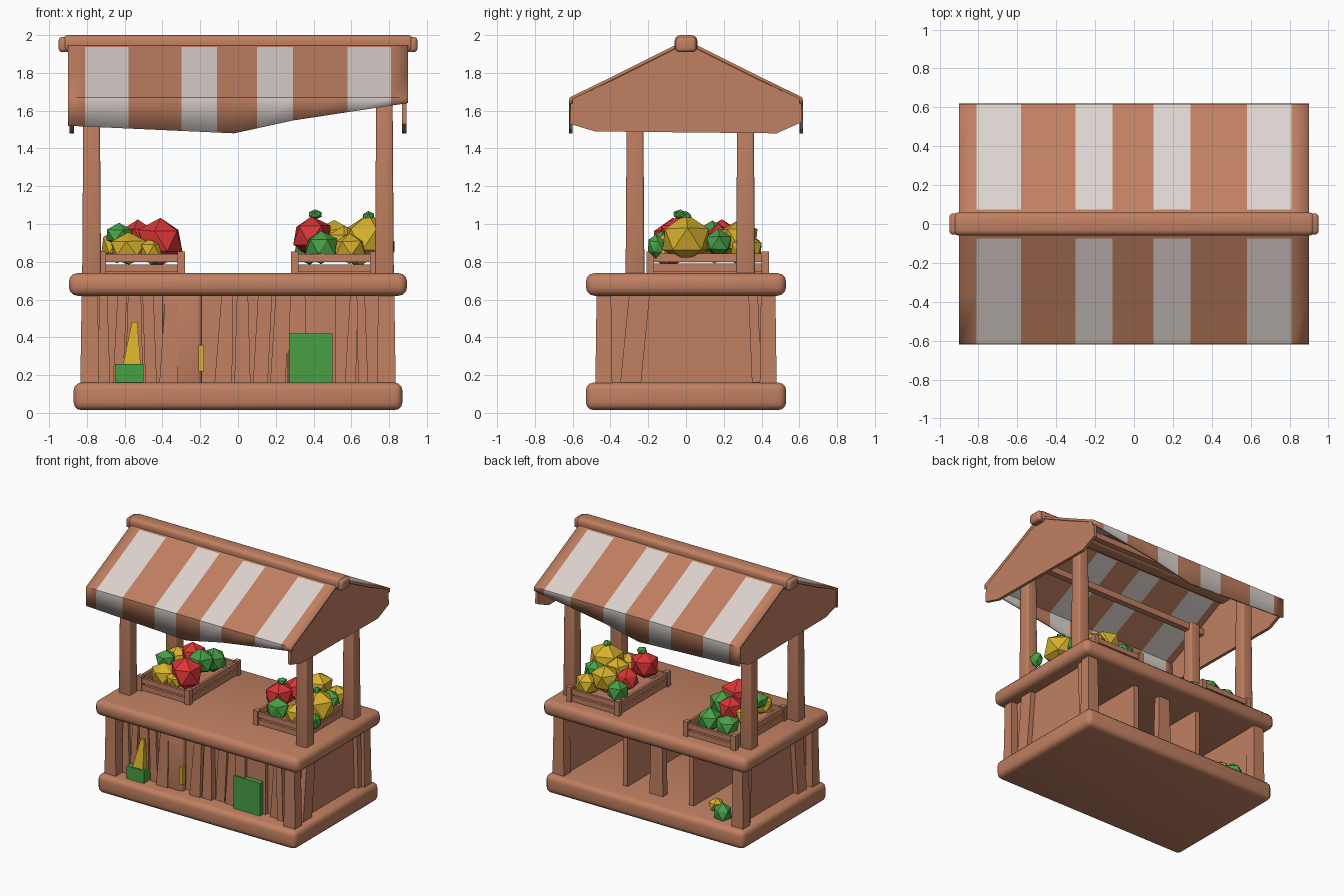
import bpy, bmesh, math, random
from mathutils import Vector, Matrix

if "Cube" in bpy.data.objects:
    bpy.data.objects.remove(bpy.data.objects["Cube"])

random.seed(4)


def material(name, rgb):
    m = bpy.data.materials.new(name)
    m.diffuse_color = (*rgb, 1)
    m.use_nodes = True
    m.node_tree.nodes["Principled BSDF"].inputs["Base Color"].default_value = m.diffuse_color
    return m


WOOD = material("terracotta_wood", (0.53, 0.215, 0.12))
WHITE = material("white_cloth", (0.72, 0.65, 0.62))
GREEN = material("green", (0.065, 0.35, 0.06))
YELLOW = material("yellow", (0.68, 0.44, 0.025))
RED = material("red", (0.70, 0.035, 0.035))


def make(name, bm, *mats):
    me = bpy.data.meshes.new(name)
    bm.to_mesh(me)
    bm.free()
    ob = bpy.data.objects.new(name, me)
    bpy.context.collection.objects.link(ob)
    for m in mats:
        me.materials.append(m)
    return ob


def smooth(ob, angle=50):
    bpy.ops.object.select_all(action='DESELECT')
    ob.select_set(True)
    bpy.context.view_layer.objects.active = ob
    bpy.ops.object.shade_smooth_by_angle(angle=math.radians(angle))


def box(name, x0, x1, y0, y1, z0, z1, mat=WOOD, bevel=0, lean=(0, 0), taper=1):
    """Box from its limits; lean shifts the top, taper scales it."""
    bm = bmesh.new()
    bmesh.ops.create_cube(bm, size=1)
    c = Vector(((x0 + x1) / 2, (y0 + y1) / 2, (z0 + z1) / 2))
    for v in bm.verts:
        top = v.co.z > 0
        k = taper if top else 1
        v.co = Vector((v.co.x * (x1 - x0) * k, v.co.y * (y1 - y0) * k, v.co.z * (z1 - z0))) + c
        if top:
            v.co += Vector((lean[0], lean[1], 0))
    if bevel:
        bmesh.ops.bevel(bm, geom=bm.edges[:], offset=bevel, segments=3, profile=0.5, affect='EDGES')
    ob = make(name, bm, mat)
    if bevel:
        smooth(ob)
    return ob


# plinth and counter slabs, with rounded edges
box("plinth", -0.87, 0.87, -0.53, 0.53, 0.015, 0.16, bevel=0.04)
box("counter_top", -0.895, 0.895, -0.53, 0.53, 0.62, 0.74, bevel=0.045)

# lower cabinet: corner posts, side panels and side braces (back stays open)
for s, side in ((-1, "left"), (1, "right")):
    for t, end in ((-1, "front"), (1, "back")):
        box(f"{side}_{end}_corner_post", s * 0.785 - 0.05, s * 0.785 + 0.05,
            t * 0.435 - 0.045, t * 0.435 + 0.045, 0.14, 0.64, taper=0.85)
        # roof posts
        y = -0.27 if t < 0 else 0.315
        box(f"{side}_{end}_roof_post", s * 0.775 - 0.05, s * 0.775 + 0.05,
            y - 0.05, y + 0.05, 0.72, 1.80, taper=0.85, bevel=0.012)
    box(f"{side}_panel", s * 0.76 - 0.015, s * 0.76 + 0.015, -0.42, 0.42, 0.14, 0.64)
    box(f"{side}_front_brace", s * 0.79 - 0.025, s * 0.79 + 0.025, -0.35, -0.24, 0.14, 0.64, lean=(0, 0.05))
    box(f"{side}_back_brace", s * 0.79 - 0.02, s * 0.79 + 0.02, 0.35, 0.40, 0.14, 0.64, lean=(0, -0.02))

# front wall: backing panel with rough uneven planks
box("front_backing", -0.76, 0.76, -0.37, -0.345, 0.14, 0.64)
x = -0.74
i = 0
while x < 0.70:
    w = random.uniform(0.05, 0.11)
    if not (-0.41 < x < -0.2 or 0.27 < x < 0.48):
        d = random.uniform(0.02, 0.07)
        box(f"front_plank_{i}", x, x + w, -0.37 - d, -0.36, 0.14, 0.64,
            lean=(random.uniform(-0.03, 0.03), 0), taper=random.uniform(0.6, 1))
    x += w + 0.012
    i += 1
box("front_wide_plank", -0.40, -0.19, -0.42, -0.36, 0.14, 0.64, bevel=0.025)
box("front_wide_plank_right", 0.26, 0.52, -0.40, -0.36, 0.14, 0.64)

# coloured pieces on the front wall
box("green_front_crate", 0.27, 0.50, -0.44, -0.39, 0.155, 0.42, GREEN)
box("green_front_base", -0.65, -0.50, -0.465, -0.37, 0.155, 0.26, GREEN)
box("yellow_front_wedge", -0.61, -0.515, -0.455, -0.37, 0.25, 0.48, YELLOW, lean=(0.015, 0.01), taper=0.3)
box("yellow_front_chip", -0.21, -0.18, -0.435, -0.40, 0.22, 0.36, YELLOW)

# interior dividers seen from the open back
for i, px in enumerate((-0.30, 0.28)):
    box(f"inner_divider_{i}", px - 0.02, px + 0.02, -0.36, 0.36, 0.14, 0.64)
box("inner_back_post", -0.05, 0.07, 0.30, 0.36, 0.14, 0.64, taper=0.8)


def fruit(name, x, y, z, r, mat, tall=1.0, sub=1):
    """Faceted fruit: slightly irregular low-poly ball."""
    bm = bmesh.new()
    bmesh.ops.create_icosphere(bm, subdivisions=sub, radius=r)
    spin = Matrix.Rotation(random.uniform(0, 6), 3, 'Z')
    for v in bm.verts:
        v.co = spin @ v.co * random.uniform(0.9, 1.08)
        v.co.z *= tall
        v.co += Vector((x, y, z))
    return make(name, bm, mat)


fruit("fallen_green_fruit", -0.60, 0.40, 0.20, 0.075, GREEN)
fruit("fallen_yellow_fruit", -0.52, 0.36, 0.22, 0.06, YELLOW)

# slatted crates on the counter
for s, side in ((-1, "left"), (1, "right")):
    cx = s * 0.51
    a, b = cx - 0.21, cx + 0.21
    y0, y1 = -0.19, 0.42
    box(f"{side}_crate_floor", a, b, y0, y1, 0.735, 0.765)
    for k, z in enumerate((0.745, 0.80)):
        box(f"{side}_crate_front_slat_{k}", a, b, y0 - 0.01, y0 + 0.01, z, z + 0.04)
        box(f"{side}_crate_back_slat_{k}", a, b, y1 - 0.01, y1 + 0.01, z, z + 0.04)
        for px in (a, b):
            box(f"{side}_crate_side_slat", px - 0.01, px + 0.01, y0, y1, z, z + 0.045)
    for px in (a, b):
        for py in (y0, y1):
            box(f"{side}_crate_corner", px - 0.02, px + 0.02, py - 0.02, py + 0.02, 0.735, 0.855)

# fruit heaps: x, y, z, radius, colour, height factor
heaps = [
    (-0.41, -0.07, 0.91, 0.125, RED, 1), (-0.58, -0.10, 0.87, 0.11, YELLOW, 0.8),
    (-0.63, 0.00, 0.94, 0.08, GREEN, 0.8), (-0.46, -0.13, 0.86, 0.07, YELLOW, 1),
    (-0.42, 0.14, 0.92, 0.105, GREEN, 0.9), (-0.53, 0.19, 0.93, 0.095, RED, 1),
    (-0.43, 0.31, 0.86, 0.10, GREEN, 0.9), (-0.59, 0.32, 0.86, 0.09, GREEN, 0.9),
    (-0.64, 0.15, 0.89, 0.095, YELLOW, 1),
    (0.39, -0.04, 0.94, 0.11, RED, 1), (0.41, -0.03, 1.05, 0.04, GREEN, 0.7),
    (0.44, -0.13, 0.88, 0.09, GREEN, 1), (0.59, -0.11, 0.87, 0.095, YELLOW, 0.9),
    (0.69, 0.00, 0.92, 0.14, YELLOW, 0.9), (0.69, 0.00, 1.04, 0.035, GREEN, 0.8),
    (0.56, 0.06, 0.90, 0.10, YELLOW, 1), (0.51, 0.28, 0.92, 0.11, YELLOW, 1),
    (0.64, 0.32, 0.86, 0.09, YELLOW, 1), (0.39, 0.17, 0.91, 0.09, RED, 1),
    (0.38, 0.31, 0.87, 0.09, GREEN, 1), (0.68, 0.17, 0.90, 0.08, GREEN, 0.9),
    (0.79, -0.16, 0.88, 0.05, GREEN, 1.3),
]
for i, (fx, fy, fz, r, m, t) in enumerate(heaps):
    fruit(f"fruit_{i}", fx, fy, fz, r, m, t)

# striped awning: one sheet over the ridge with hanging valances
stripes = [(-0.81, -0.58), (-0.30, -0.11), (0.10, 0.29), (0.58, 0.81)]
cuts = sorted([-0.90, -0.02, 0.90] + [c for st in stripes for c in st])


def hem(x):
    """Lower edge of the valance, sagging left of the middle."""
    pts = [(-0.9, 1.52), (-0.02, 1.48), (0.3, 1.55), (0.9, 1.64)]
    for (x0, z0), (x1, z1) in zip(pts, pts[1:]):
        if x <= x1:
            return z0 + (z1 - z0) * (x - x0) / (x1 - x0)


bm = bmesh.new()
rows = []
for cx in cuts:
    half = [(0.61, hem(cx)), (0.61, 1.665), (0.36, 1.785), (0.07, 1.93)]
    prof = [(-y, z) for y, z in half] + [(0, 1.965)] + half[::-1]
    rows.append([bm.verts.new((cx, y, z)) for y, z in prof])
for r0, r1 in zip(rows, rows[1:]):
    mid = (r0[0].co.x + r1[0].co.x) / 2
    for j in range(len(r0) - 1):
        f = bm.faces.new((r0[j], r1[j], r1[j + 1], r0[j + 1]))
        near_ridge = abs(r0[j].co.y + r0[j + 1].co.y) < 0.1
        f.material_index = int(not near_ridge and any(p < mid < q for p, q in stripes))
awning = make("striped_awning", bm, WOOD, WHITE)
mod = awning.modifiers.new("thickness", 'SOLIDIFY')
mod.thickness = 0.018
mod.offset = 0
smooth(awning, 30)

# gable ends
for s, side in ((-1, "left"), (1, "right")):
    bm = bmesh.new()
    outline = [(0, 1.96), (-0.61, 1.665), (-0.615, 1.53), (-0.48, 1.49), (0.48, 1.48), (0.615, 1.54), (0.61, 1.665)]
    f = bm.faces.new([bm.verts.new((s * 0.88 - 0.012, y, z)) for y, z in outline])
    ext = bmesh.ops.extrude_face_region(bm, geom=[f])
    bmesh.ops.translate(bm, vec=(0.024, 0, 0), verts=[g for g in ext['geom'] if isinstance(g, bmesh.types.BMVert)])
    bmesh.ops.recalc_face_normals(bm, faces=bm.faces[:])
    make(f"{side}_gable", bm, WOOD)

# ridge beam with wider end caps, and the beams on the posts
box("ridge_beam", -0.93, 0.93, -0.06, 0.06, 1.91, 2.0, bevel=0.03)
for s, side in ((-1, "left"), (1, "right")):
    box(f"{side}_ridge_cap", s * 0.925 - 0.025, s * 0.925 + 0.025, -0.055, 0.055, 1.91, 1.99, bevel=0.02)
for y, end in ((-0.27, "front"), (0.315, "back")):
    box(f"{end}_roof_beam", -0.87, 0.87, y - 0.025, y + 0.025, 1.74, 1.79)
